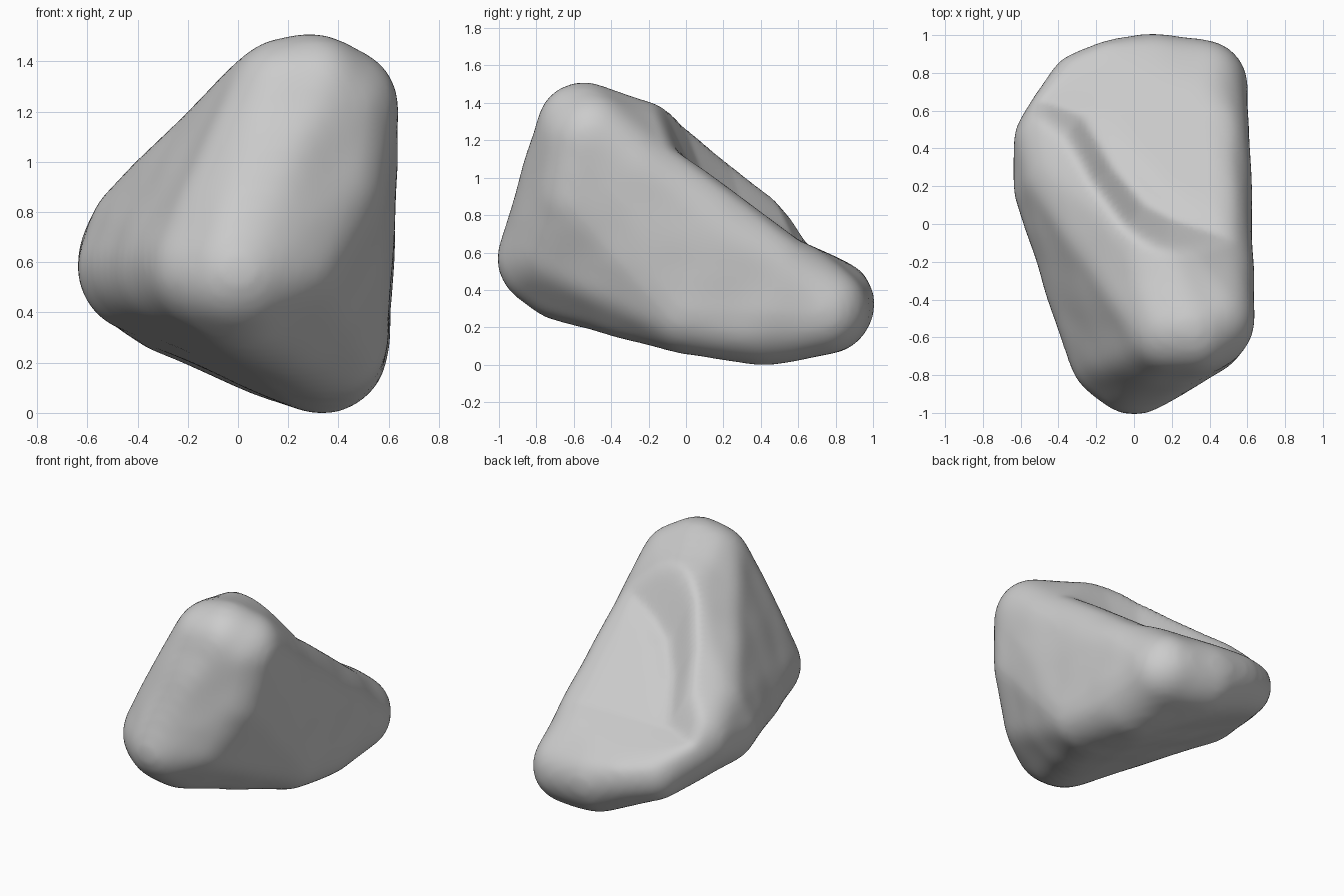
import bpy, bmesh, math
from mathutils import Vector, noise

old = bpy.data.objects.get("Cube")
if old:
    bpy.data.objects.remove(old, do_unlink=True)

# Stone colour
stone = bpy.data.materials.new("stone_grey")
stone.use_nodes = True
stone.diffuse_color = (0.6, 0.6, 0.6, 1)
stone.node_tree.nodes["Principled BSDF"].inputs["Base Color"].default_value = (0.6, 0.6, 0.6, 1)

# Rounded corners of the boulder: x, y, z, radius
CORNERS = [
    (0.19, -0.56, 1.25, 0.23), (0.38, -0.51, 1.20, 0.25),     # peak
    (0.30, -0.55, 1.26, 0.24),
    (0.11, -0.15, 1.10, 0.26),                                # ridge
    (0.0, -0.75, 0.56, 0.25), (-0.09, -0.68, 0.57, 0.25),     # front nose
    (0.18, -0.63, 0.62, 0.26), (0.02, -0.65, 0.49, 0.25),
    (0.32, -0.55, 0.90, 0.26),
    (-0.36, 0.24, 0.71, 0.23), (-0.40, 0.20, 0.57, 0.23),     # side bulge
    (-0.39, 0.43, 0.60, 0.24),
    (0.36, 0.73, 0.29, 0.23), (0.11, 0.77, 0.31, 0.23),       # tail
    (-0.28, 0.73, 0.42, 0.17), (-0.12, 0.78, 0.39, 0.18),
    (0.33, 0.40, 0.25, 0.25), (0.34, 0.0, 0.31, 0.25),        # underside
]
PADDING = 0.012  # makes up for what smoothing wears away

# Wrap the corners in one convex skin
bm = bmesh.new()
for x, y, z, r in CORNERS:
    ball = bmesh.ops.create_icosphere(bm, subdivisions=4, radius=r + PADDING)
    bmesh.ops.translate(bm, verts=ball["verts"], vec=(x, y, z))
hull = bmesh.ops.convex_hull(bm, input=bm.verts)
keep = {f for f in hull["geom"] if isinstance(f, bmesh.types.BMFace)}
bmesh.ops.delete(bm, geom=[f for f in bm.faces if f not in keep], context="FACES")
bmesh.ops.delete(bm, geom=[v for v in bm.verts if not v.link_faces], context="VERTS")
bmesh.ops.recalc_face_normals(bm, faces=bm.faces)
mesh = bpy.data.meshes.new("boulder")
bm.to_mesh(mesh)
bm.free()
boulder = bpy.data.objects.new("boulder", mesh)
bpy.context.collection.objects.link(boulder)
bpy.context.view_layer.objects.active = boulder
boulder.select_set(True)


def apply(kind, **settings):
    mod = boulder.modifiers.new(kind.lower(), kind)
    for key, value in settings.items():
        setattr(mod, key, value)
    bpy.ops.object.modifier_apply(modifier=mod.name)


apply("REMESH", mode="VOXEL", voxel_size=0.025)
apply("SMOOTH", factor=0.5, iterations=16)

# Foot of the ridge, seen from above; the back slope lies beyond it
GROOVE = [Vector(p) for p in ((-0.8, 0.68), (-0.45, 0.64), (-0.28, 0.57), (-0.12, 0.3),
                              (0.05, 0.1), (0.2, 0.02), (0.8, -0.18))]


def ridge_distance(p):
    """Distance from the groove, positive on the ridge side."""
    best, side = math.inf, 1
    for a, b in zip(GROOVE, GROOVE[1:]):
        t = max(0, min(1, (p - a).dot(b - a) / (b - a).length_squared))
        best = min(best, (p - a.lerp(b, t)).length)
        if a.x <= p.x < b.x:
            side = 1 if p.y < a.y + (b.y - a.y) * (p.x - a.x) / (b.x - a.x) else -1
    return best * side


def bell(d, width):
    return math.exp(-(d / width) ** 2)


def smooth_min(a, b, k):
    h = max(k - abs(a - b), 0) / k
    return min(a, b) - h * h * k / 4


# Carve the flat back slope and its groove, and roughen slightly
verts = boulder.data.vertices
places = []
for v in verts:
    p = v.co + v.normal * 0.008 * noise.noise(v.co * 4)
    flat = p.xy
    d = ridge_distance(flat)
    slope = 1.11 - 0.745 * p.y + 0.3 * max(0, p.y - 0.6)
    dip = 0.05 * bell(d, 0.1) * bell((flat - Vector((0.03, 0.17))).length, 0.35)
    p.z = smooth_min(p.z, slope - dip + 1.1 * max(0, d), 0.06)
    places.append(p)
for v, p in zip(verts, places):
    v.co = p
apply("SMOOTH", factor=0.5, iterations=4)

# Rest on the ground, centred
low = [min(v.co[i] for v in verts) for i in range(3)]
high = [max(v.co[i] for v in verts) for i in range(3)]
offset = Vector(((low[0] + high[0]) / 2, (low[1] + high[1]) / 2, low[2]))
for v in verts:
    v.co -= offset

boulder.data.materials.clear()
boulder.data.materials.append(stone)
bpy.ops.object.shade_smooth()
